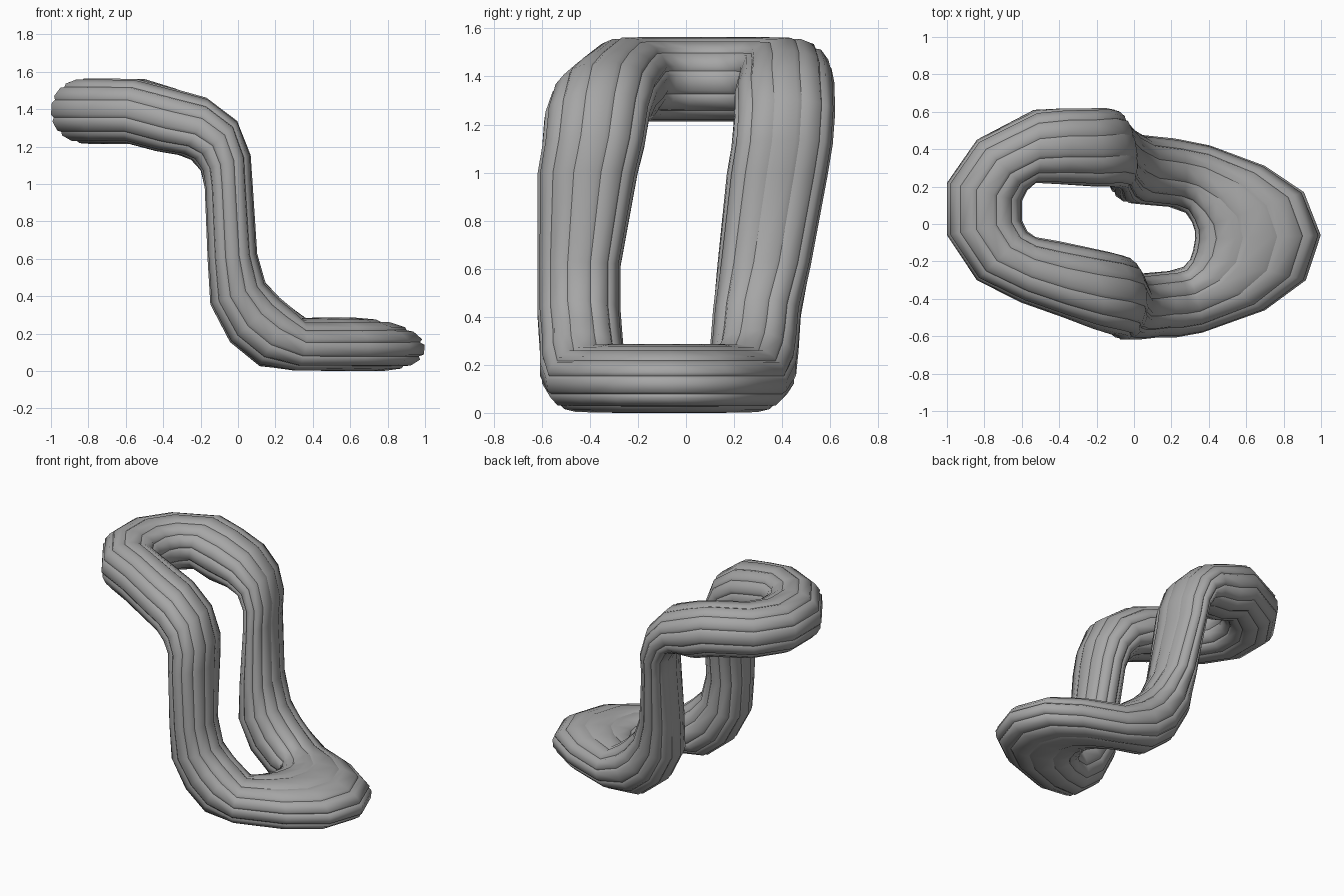
import bpy
import bmesh
from math import cos, sin, radians, copysign
from mathutils import Vector

default_cube = bpy.data.objects.get("Cube")
if default_cube:
    bpy.data.objects.remove(default_cube, do_unlink=True)

LOBES = 12      # ridges around the tube
SQUARE = 0.92   # below one makes the section slightly boxy

# Both legs, bottom to top: x, z, half thickness,
# front inner y, outer y and twist, back inner y, outer y and twist
legs = [
    (.2, .19, .18, -.25, -.61, 0, .09, .46, 0),
    (.09, .28, .18, -.26, -.61, 0, .10, .47, 0),
    (0, .42, .16, -.27, -.62, 0, .11, .48, 0),
    (-.03, .62, .135, -.27, -.62, 0, .13, .52, .02),
    (-.05, 1, .13, -.2, -.62, 0, .17, .59, .04),
    (-.06, 1.12, .14, -.17, -.6, .01, .19, .61, .04),
    (-.11, 1.24, .16, -.15, -.59, .03, .2, .62, .04),
    (-.22, 1.315, .17, -.12, -.56, .04, .2, .62, .02),
    (-.38, 1.35, .175, -.09, -.5, .02, .21, .62, 0),
]

# Turns at each end: inner x, inner y, outer x, outer y
top_turn = [
    (-.53, .22, -.53, .61),
    (-.57, .18, -.84, .45),
    (-.6, .12, -1, .22),
    (-.6, .02, -1, -.06),
    (-.57, -.04, -.84, -.3),
    (-.53, -.07, -.6, -.42),
]
bottom_turn = [
    (.27, -.23, .36, -.58),
    (.3, -.19, .7, -.46),
    (.315, -.14, .92, -.3),
    (.325, -.08, 1, -.06),
    (.325, -.04, .91, .17),
    (.31, .01, .7, .31),
    (.28, .06, .4, .42),
]


def front_leg():
    """Inner point, outer point and half thickness; twist pulls the inner edge back."""
    return [(Vector((x - 1.5 * twist, inner, z)), Vector((x + .3 * twist, outer, z)), half)
            for x, z, half, inner, outer, twist, *_ in legs]


def back_leg():
    """As the front leg, but twist pulls the outer edge back and slims the leg."""
    return [(Vector((x + .3 * twist, inner, z)), Vector((x - 1.5 * twist, outer, z)),
             half - twist)
            for x, z, half, *_, inner, outer, twist in legs]


def turn_stations(rows, inner_z, outer_z, half):
    """Inner point, outer point and half thickness around one end."""
    return [(Vector((ix, iy, inner_z)), Vector((ox, oy, outer_z)), half)
            for ix, iy, ox, oy in rows]


def soft_power(value):
    return copysign(abs(value) ** SQUARE, value)


# Closed path: up the back, round the top, down the front, round the bottom
stations = (back_leg()
            + turn_stations(top_turn, 1.38, 1.41, .175)
            + front_leg()[::-1]
            + turn_stations(bottom_turn, .18, .12, .14))

# Grooved cross-section: each lobe is a narrow groove followed by a broad ridge
section = []
for lobe in range(LOBES):
    for offset, radius in ((-15, .94), (-9, 1), (9, 1)):
        angle = radians(lobe * 360 / LOBES + offset)
        section.append((radius * soft_power(cos(angle)), radius * soft_power(sin(angle))))

# Sweep the section around the path
bm = bmesh.new()
rings = []
centres = [(inner + outer) / 2 for inner, outer, half in stations]
count = len(stations)
for i, (inner, outer, half) in enumerate(stations):
    before = (centres[i] - centres[i - 1]).normalized()
    after = (centres[(i + 1) % count] - centres[i]).normalized()
    across = (outer - inner) / 2
    normal = (before + after).cross(across).normalized() * half
    rings.append([bm.verts.new(centres[i] + across * a + normal * b) for a, b in section])

sides = len(section)
for i in range(count):
    ring, following = rings[i], rings[(i + 1) % count]
    for j in range(sides):
        k = (j + 1) % sides
        face = bm.faces.new((ring[j], ring[k], following[k], following[j]))
        face.smooth = True

# Keep the grooves crisp along the whole tube
for i in range(count):
    for j in range(0, sides, 3):
        edge = bm.edges.get((rings[i][j], rings[(i + 1) % count][j]))
        edge.smooth = False

bmesh.ops.recalc_face_normals(bm, faces=bm.faces)
floor = min(v.co.z for v in bm.verts)
bmesh.ops.translate(bm, verts=bm.verts, vec=(0, 0, -floor))

mesh = bpy.data.meshes.new("folded_ring")
bm.to_mesh(mesh)
bm.free()
ring_object = bpy.data.objects.new("folded_ring", mesh)
bpy.context.collection.objects.link(ring_object)

# Single grey material
grey = bpy.data.materials.new("mid_grey")
grey.use_nodes = True
colour = (.38, .38, .38, 1)
grey.diffuse_color = colour
grey.node_tree.nodes["Principled BSDF"].inputs["Base Color"].default_value = colour
mesh.materials.append(grey)
